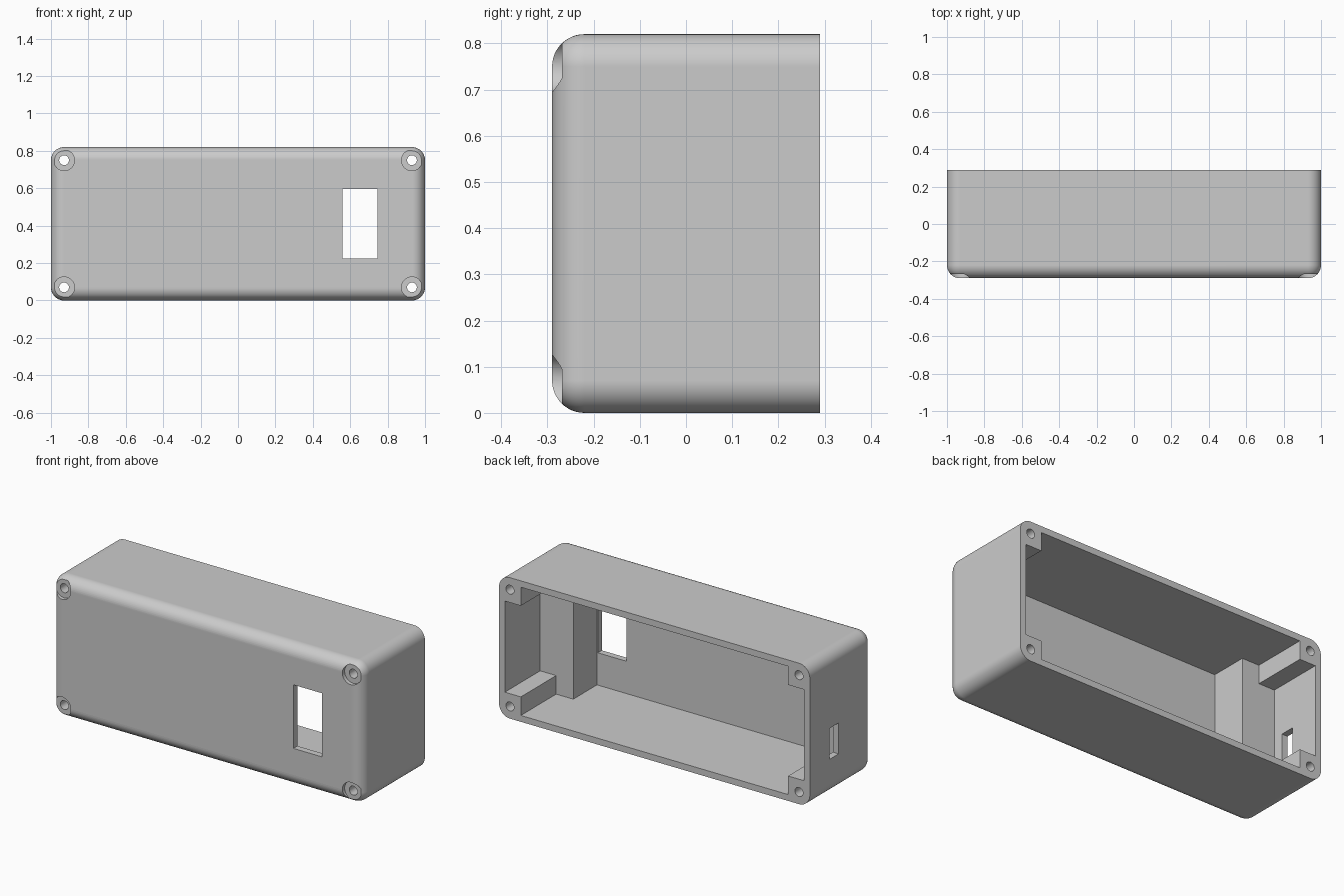
import bpy
import bmesh
from mathutils import Matrix, Vector

if "Cube" in bpy.data.objects:
    bpy.data.objects.remove(bpy.data.objects["Cube"], do_unlink=True)

HALF_DEPTH, HEIGHT, RADIUS = 0.29, 0.82, 0.07
WALL = 0.037
INNER_X = 1 - WALL
STEP_Y = -0.035          # depth where the solid end blocks begin
BOSS_X, BOSS_Z = 0.86, 0.145
BLOCK_X = 0.75
SCREW_X, SCREW_Z = 0.93, 0.07


def add_object(name, bm):
    bmesh.ops.recalc_face_normals(bm, faces=bm.faces)
    mesh = bpy.data.meshes.new(name)
    bm.to_mesh(mesh)
    bm.free()
    obj = bpy.data.objects.new(name, mesh)
    bpy.context.collection.objects.link(obj)
    return obj


def box_mesh(low, high):
    low, high = Vector(low), Vector(high)
    bm = bmesh.new()
    matrix = Matrix.Translation((low + high) / 2) @ Matrix.Diagonal((*(high - low), 1))
    bmesh.ops.create_cube(bm, size=1, matrix=matrix)
    return bm


def box(name, low, high):
    return add_object(name, box_mesh(low, high))


def rod(name, x, z, radius, y0, y1):
    bm = bmesh.new()
    matrix = Matrix.Translation((x, (y0 + y1) / 2, z)) @ Matrix.Rotation(1.5707963, 4, "X")
    bmesh.ops.create_cone(bm, cap_ends=True, segments=40, radius1=radius,
                          radius2=radius, depth=y1 - y0, matrix=matrix)
    return add_object(name, bm)


def prism(name, points, y0, y1):
    bm = bmesh.new()
    face = bm.faces.new([bm.verts.new((x, y0, z)) for x, z in points])
    extruded = bmesh.ops.extrude_face_region(bm, geom=[face])["geom"]
    bmesh.ops.translate(bm, vec=(0, y1 - y0, 0),
                        verts=[v for v in extruded if isinstance(v, bmesh.types.BMVert)])
    return add_object(name, bm)


def cut(target, cutter):
    cutter.hide_render = True
    mod = target.modifiers.new("cut", "BOOLEAN")
    mod.operation, mod.solver, mod.object = "DIFFERENCE", "EXACT", cutter
    bpy.context.view_layer.objects.active = target
    bpy.ops.object.modifier_apply(modifier=mod.name)
    bpy.data.objects.remove(cutter, do_unlink=True)


# Outer shell: round every edge except those around the open back
bm = box_mesh((-1, -HALF_DEPTH, 0), (1, HALF_DEPTH, HEIGHT))
rounded = [e for e in bm.edges if any(v.co.y < 0 for v in e.verts)]
bmesh.ops.bevel(bm, geom=rounded, offset=RADIUS, segments=12, profile=0.5, affect="EDGES")
case = add_object("enclosure_case", bm)

# Cavity: notched opening that leaves corner bosses, then the deep middle pocket
quarter = [(INNER_X, BOSS_Z), (BOSS_X, BOSS_Z), (BOSS_X, WALL)]
lower = quarter + [(-x, z) for x, z in reversed(quarter)]
outline = lower + [(x, HEIGHT - z) for x, z in reversed(lower)]
cut(case, prism("opening_cutter", outline, STEP_Y, 0.4))
cut(case, box("pocket_cutter", (-BLOCK_X, WALL - HALF_DEPTH, WALL),
              (BLOCK_X, 0.1, HEIGHT - WALL)))

# Front window and the cable slot in the side wall
cut(case, box("window_cutter", (0.56, -0.4, 0.225), (0.745, -0.2, 0.595)))
cut(case, box("slot_cutter", (-1.1, 0.025, 0.21), (-0.9, 0.11, 0.39)))

# Screw holes with shallow counterbores
for x in (-SCREW_X, SCREW_X):
    for z in (SCREW_Z, HEIGHT - SCREW_Z):
        cut(case, rod("counterbore_cutter", x, z, 0.056, -0.4, -0.268))
        cut(case, rod("screw_cutter", x, z, 0.026, -0.4, 0.4))

# Material and shading
grey = bpy.data.materials.new("light_grey_plastic")
grey.use_nodes = True
colour = (0.6, 0.6, 0.6, 1)
grey.diffuse_color = colour
grey.node_tree.nodes["Principled BSDF"].inputs["Base Color"].default_value = colour
case.data.materials.clear()
case.data.materials.append(grey)

bpy.ops.object.select_all(action="DESELECT")
case.select_set(True)
bpy.context.view_layer.objects.active = case
bpy.ops.object.shade_smooth_by_angle(angle=0.5)
weighted = case.modifiers.new("weighted_normals", "WEIGHTED_NORMAL")
weighted.keep_sharp = True
